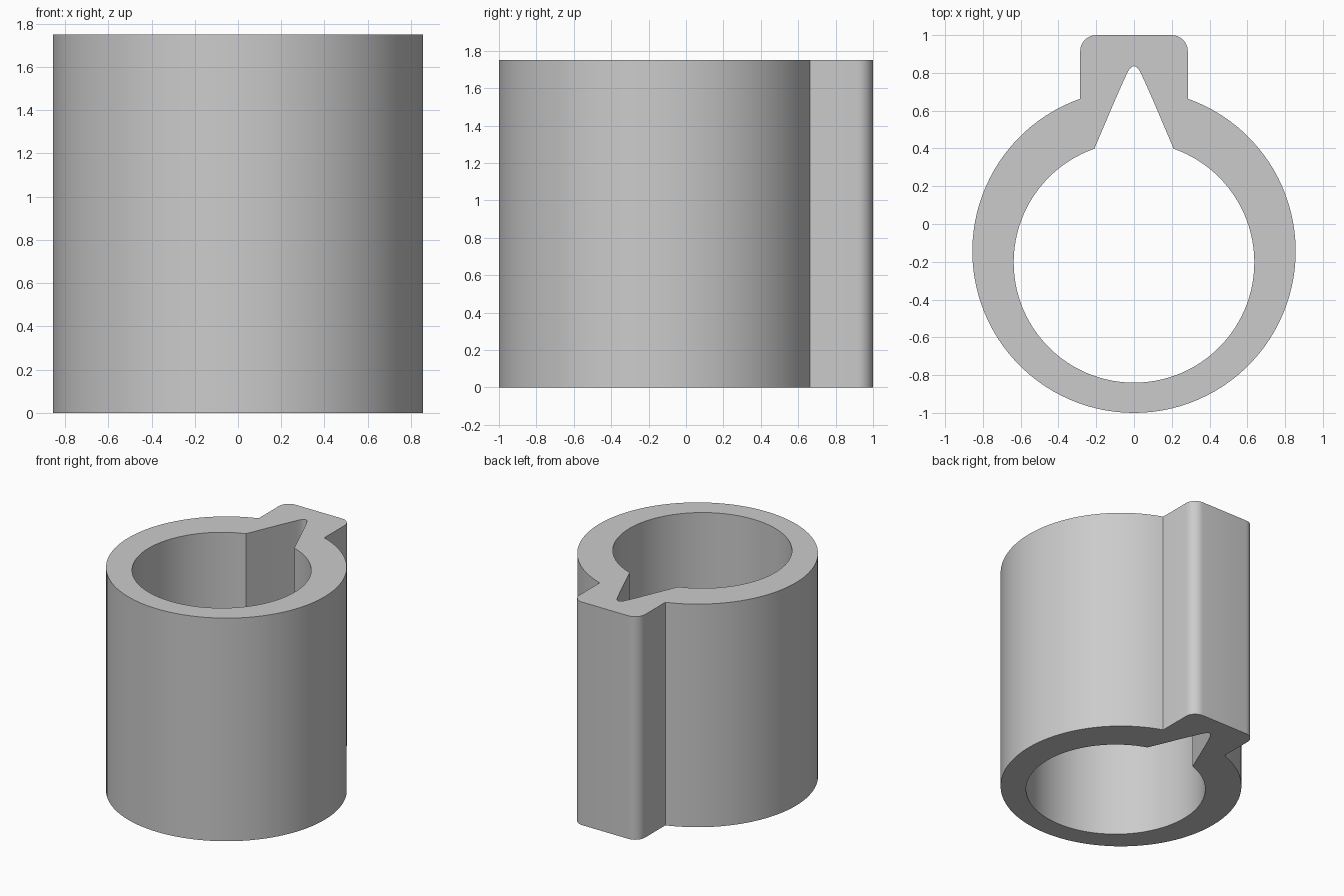
import bpy, bmesh
from math import sin, cos, asin, pi, radians
from mathutils import Vector

HEIGHT = 1.75
OUTER_R, OUTER_Y = 0.856, -0.144
BORE_R, BORE_Y = 0.637, -0.203
TAB_X, TAB_Y, TAB_FILLET = 0.285, 1.0, 0.085

cube = bpy.data.objects.get("Cube")
if cube:
    bpy.data.objects.remove(cube)


def arc(cx, cy, r, start, end, steps):
    """Points on an arc, angles counted counter-clockwise from +x."""
    angles = [start + (end - start) * i / steps for i in range(steps + 1)]
    return [(cx + r * cos(a), cy + r * sin(a)) for a in angles]


def mirrored(half):
    """Close a half outline running from the front (x = 0) to the back."""
    return half + [(-x, y) for x, y in reversed(half) if x > 1e-4]


# Outer outline: round wall, then the key tab with rounded corners
outer = arc(0, OUTER_Y, OUTER_R, -pi / 2, pi / 2 - asin(TAB_X / OUTER_R), 48)
outer += arc(TAB_X - TAB_FILLET, TAB_Y - TAB_FILLET, TAB_FILLET, 0, pi / 2, 8)

# Bore outline: round hole, then the tapering notch with a rounded tip
bore = arc(0, BORE_Y, BORE_R, -pi / 2, pi / 2 - asin(0.21 / BORE_R), 48)
bore += [(0.105, 0.645), (0.08, 0.702), (0.06, 0.747), (0.043, 0.784),
         (0.03, 0.81), (0.018, 0.827), (0.008, 0.834), (0, 0.836)]

# Fill the section between both outlines and extrude it upwards
bm = bmesh.new()
edges = []
for half in (outer, bore):
    loop = mirrored(half)
    # drop the repeated front point on the axis
    verts = [bm.verts.new((x, y, 0)) for x, y in loop]
    edges += [bm.edges.new((verts[i - 1], verts[i])) for i in range(len(verts))]
bmesh.ops.triangle_fill(bm, edges=edges, use_beauty=True, normal=Vector((0, 0, 1)))
ext = bmesh.ops.extrude_face_region(bm, geom=bm.faces[:], use_keep_orig=True)
top = [g for g in ext["geom"] if isinstance(g, bmesh.types.BMVert)]
bmesh.ops.translate(bm, verts=top, vec=(0, 0, HEIGHT))
bmesh.ops.recalc_face_normals(bm, faces=bm.faces[:])

mesh = bpy.data.meshes.new("keyed_sleeve")
bm.to_mesh(mesh)
bm.free()
sleeve = bpy.data.objects.new("keyed_sleeve", mesh)
bpy.context.collection.objects.link(sleeve)

# Single plain grey
grey = bpy.data.materials.new("light_grey")
grey.use_nodes = True
colour = (0.6, 0.6, 0.6, 1)
grey.diffuse_color = colour
grey.node_tree.nodes["Principled BSDF"].inputs["Base Color"].default_value = colour
mesh.materials.append(grey)

# Smooth the curved walls, keep the edges sharp
bpy.ops.object.select_all(action="DESELECT")
sleeve.select_set(True)
bpy.context.view_layer.objects.active = sleeve
bpy.ops.object.shade_smooth_by_angle(angle=radians(30))
